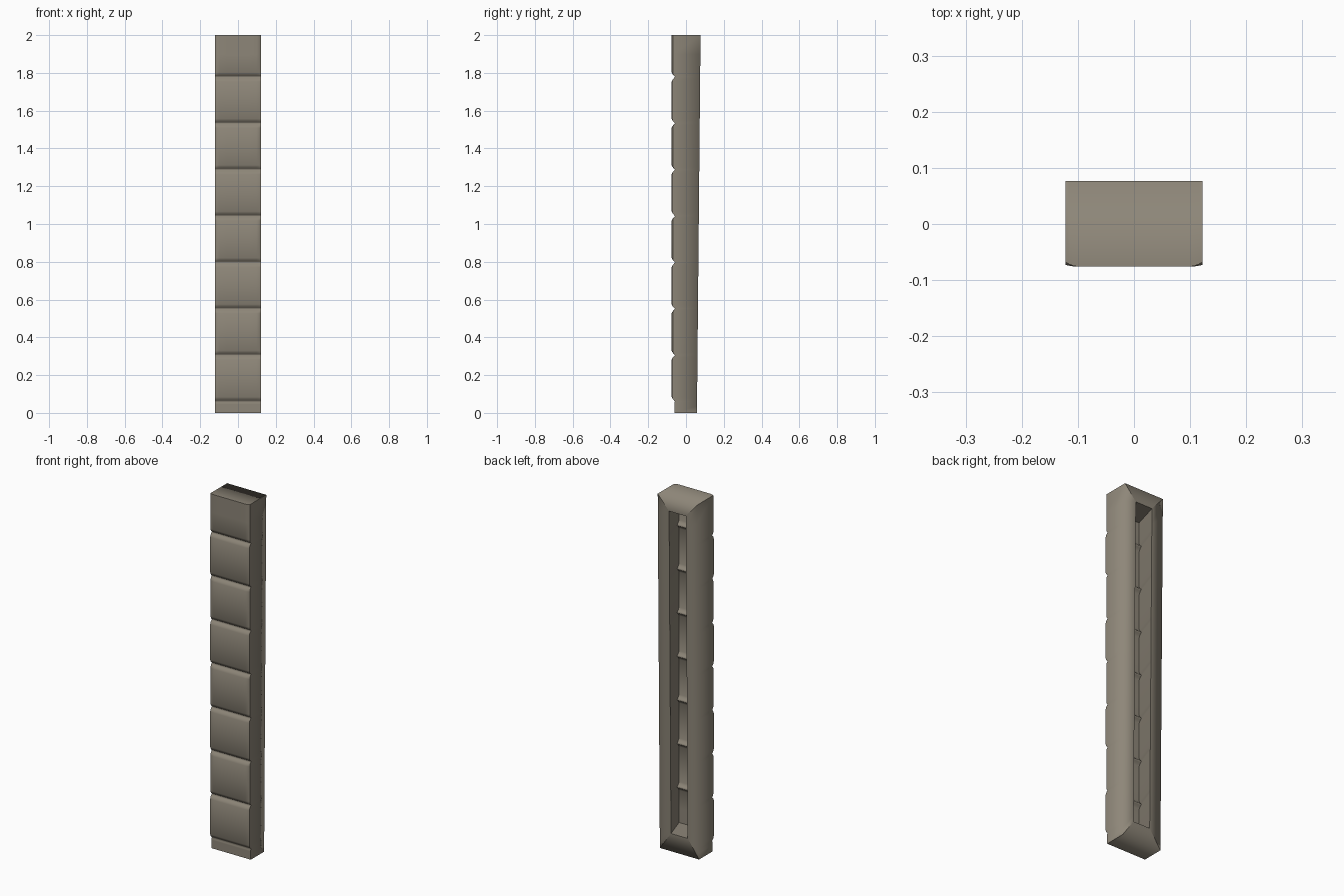
import bpy
from mathutils import Vector

if "Cube" in bpy.data.objects:
    bpy.data.objects.remove(bpy.data.objects["Cube"])

W, H = 0.122, 2.0             # half width, height
OX, OZ0, OZ1 = 0.052, 0.10, 1.92   # rear opening
GROOVES = [0.06 + 0.2455 * i for i in range(8)]

stone = bpy.data.materials.new("grey brown stone")
stone.diffuse_color = (0.27, 0.24, 0.19, 1)
stone.use_nodes = True
stone.node_tree.nodes["Principled BSDF"].inputs["Base Color"].default_value = stone.diffuse_color


def front_y(x, z):
    """Padded front surface: grooves between blocks, softened side edges."""
    if z < 0.055:
        return -0.061
    d = min(abs(z - g) for g in GROOVES)
    groove = -0.076 + 0.018 * max(0, 1 - d / 0.024) ** 1.4
    block = sum(z >= g for g in GROOVES)
    drop = 0.003 if block % 2 else 0.008
    t = max(0, (abs(x) - 0.098) / (W - 0.098))
    return max(groove, -0.076 + drop * t * t)


def back_y(z):
    return 0.058 + 0.019 * z / H


def rim_z(z):
    return OZ0 + (OZ1 - OZ0) * z / H


def make(name, sheets):
    """Object from grids of points; each grid faces its given direction."""
    verts, faces = [], []
    for rows, out in sheets:
        base, n = len(verts), len(rows[0])
        verts += [p for r in rows for p in r]
        quads = [(base + i * n + j, base + i * n + j + 1,
                  base + (i + 1) * n + j + 1, base + (i + 1) * n + j)
                 for i in range(len(rows) - 1) for j in range(n - 1)]
        total = Vector()
        for q in quads:
            a, b, c, d = (Vector(verts[k]) for k in q)
            total += (c - a).cross(d - b)
        if total.dot(Vector(out)) < 0:
            quads = [q[::-1] for q in quads]
        faces += quads
    me = bpy.data.meshes.new(name)
    me.from_pydata(verts, [], faces)
    me.materials.append(stone)
    me.shade_smooth()
    ob = bpy.data.objects.new(name, me)
    bpy.context.collection.objects.link(ob)
    return ob


# Sampling lines, denser around grooves and side edges
zs = {0.0, H}
for g in GROOVES:
    zs |= {round(g + o, 4) for o in (-0.024, -0.014, -0.006, 0, 0.006, 0.014, 0.024, 0.12)}
zs = sorted(z for z in zs if z <= H)
xs = [-W, -0.116, -0.108, -0.098, -0.06, 0, 0.06, 0.098, 0.108, 0.116, W]

# Padded front panel
make("front_panel", [([[(x, front_y(x, z), z) for x in xs] for z in zs], (0, -1, 0))])

# Sides and ends, each folding round onto the mitred rear frame
shell = []
for s in (-1, 1):
    shell.append(([[(s * W, front_y(W, z), z), (s * W, back_y(z), z),
                    (s * OX, back_y(rim_z(z)), rim_z(z))] for z in zs], (s, 0.3, 0)))
for z, out in ((0, -1), (H, 1)):
    shell.append(([[(x, front_y(x, z), z), (x, back_y(z), z),
                    (x * OX / W, back_y(rim_z(z)), rim_z(z))] for x in xs], (0, 0.3, out)))
make("outer_shell", shell)

# Recess walls running from the rear opening to the back of the front panel
IX = 0.095
inz = [OZ0] + [z for z in zs if OZ0 < z < OZ1] + [OZ1]
recess = []
for s in (-1, 1):
    recess.append(([[(s * OX, back_y(z), z), (s * IX, front_y(IX, z) + 0.002, z)]
                    for z in inz], (-s, 0, 0)))
for z, out in ((OZ0, 1), (OZ1, -1)):
    recess.append(([[(s * OX, back_y(z), z), (s * IX, front_y(IX, z) + 0.002, z)]
                    for s in (-1, 1)], (0, 0, out)))
make("recess_walls", recess)

# Inner face of the front panel, seen through the opening
make("recess_floor", [([[(x, front_y(x, z) + 0.002, z) for x in (-IX, 0, IX)]
                        for z in inz], (0, 1, 0))])
